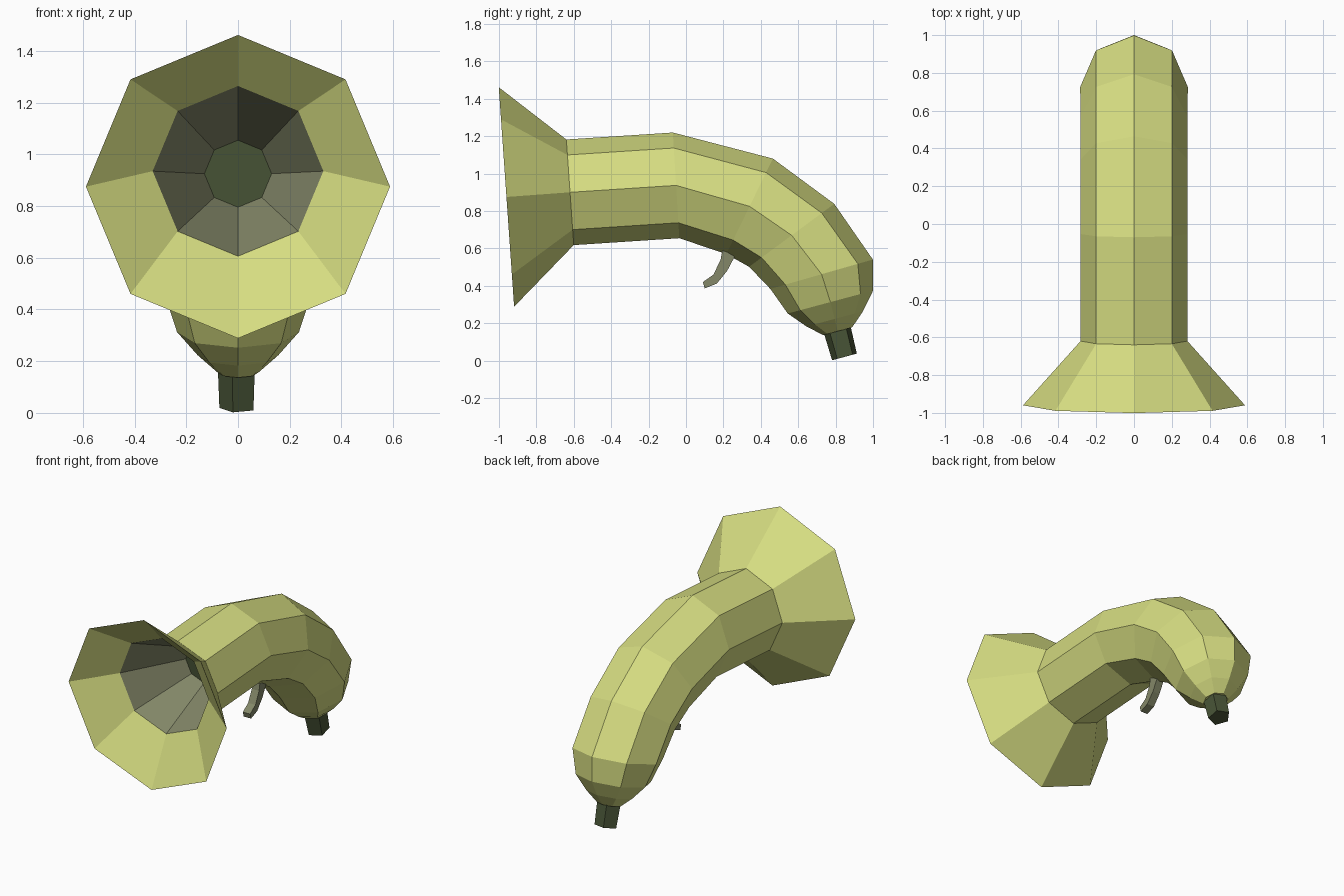
import bpy, bmesh, math
from mathutils import Vector

if "Cube" in bpy.data.objects:
    bpy.data.objects.remove(bpy.data.objects["Cube"])


def material(name, rgb):
    m = bpy.data.materials.new(name)
    m.diffuse_color = (*rgb, 1)
    m.use_nodes = True
    m.node_tree.nodes["Principled BSDF"].inputs["Base Color"].default_value = m.diffuse_color
    return m


YELLOW = material("yellow green peel", (0.67, 0.72, 0.22))
GREY = material("grey green", (0.23, 0.245, 0.14))
DARK = material("dark green", (0.066, 0.09, 0.038))


def finish(name, bm, mats):
    bmesh.ops.recalc_face_normals(bm, faces=bm.faces[:])
    me = bpy.data.meshes.new(name)
    bm.to_mesh(me)
    bm.free()
    for m in mats:
        me.materials.append(m)
    ob = bpy.data.objects.new(name, me)
    bpy.context.collection.objects.link(ob)
    return ob


def ring(bm, y, z, r, tilt, sides=8, turn=90):
    """Polygon across the tube; tilt leans its top towards +y."""
    t = math.radians(tilt)
    up = Vector((0, math.sin(t), math.cos(t)))
    out = []
    for k in range(sides):
        a = math.radians(turn) + 2 * math.pi * k / sides
        out.append(bm.verts.new(Vector((0, y, z)) + Vector((r * math.cos(a), 0, 0)) + up * r * math.sin(a)))
    return out


def loft(name, sections, mats, mat_of_band, cap_mats, sides=8, turn=90):
    """Skin the rings; each band between rings takes a material by rule."""
    bm = bmesh.new()
    rings = [ring(bm, *s, sides=sides, turn=turn) for s in sections]
    for i in range(len(rings) - 1):
        a, b = rings[i], rings[i + 1]
        for k in range(sides):
            n = (k + 1) % sides
            bm.faces.new((a[k], a[n], b[n], b[k])).material_index = mat_of_band(i)
    for r, m in zip((rings[0], rings[-1]), cap_mats):
        bm.faces.new(r).material_index = m
    return finish(name, bm, mats)


# Curved body with flared mouth: bore end, bore, lip, bell, bend, rounded tip
loft("curved_body", [
    (-0.37, 0.925, 0.13, -4),
    (-0.785, 0.935, 0.33, -4),
    (-0.96, 0.875, 0.588, -4),
    (-0.62, 0.90, 0.283, -4),
    (-0.053, 0.937, 0.283, -3.5),
    (0.34, 0.825, 0.284, 26),
    (0.565, 0.67, 0.283, 53.5),
    (0.725, 0.462, 0.285, 74),
    (0.772, 0.313, 0.236, 75),
    (0.795, 0.223, 0.156, 75),
    (0.811, 0.157, 0.08, 75),
], [YELLOW, GREY, DARK], lambda i: 1 if i == 0 else 0, (2, 0))

# Five-sided stem
loft("stem", [(0.807, 0.175, 0.078, 75), (0.848, 0.02, 0.072, 75)],
     [DARK], lambda i: 0, (0, 0), sides=5, turn=-106)

# Hooked trigger: side profile extruded across x
profile = [(0.20, 0.62), (0.29, 0.62), (0.265, 0.565), (0.22, 0.48), (0.165, 0.412),
           (0.10, 0.386), (0.09, 0.42), (0.147, 0.46), (0.185, 0.54)]
bm = bmesh.new()
face = bm.faces.new([bm.verts.new((-0.027, y, z)) for y, z in profile])
ext = bmesh.ops.extrude_face_region(bm, geom=[face])
bmesh.ops.translate(bm, vec=(0.054, 0, 0), verts=[v for v in ext["geom"] if isinstance(v, bmesh.types.BMVert)])
finish("trigger", bm, [GREY])
